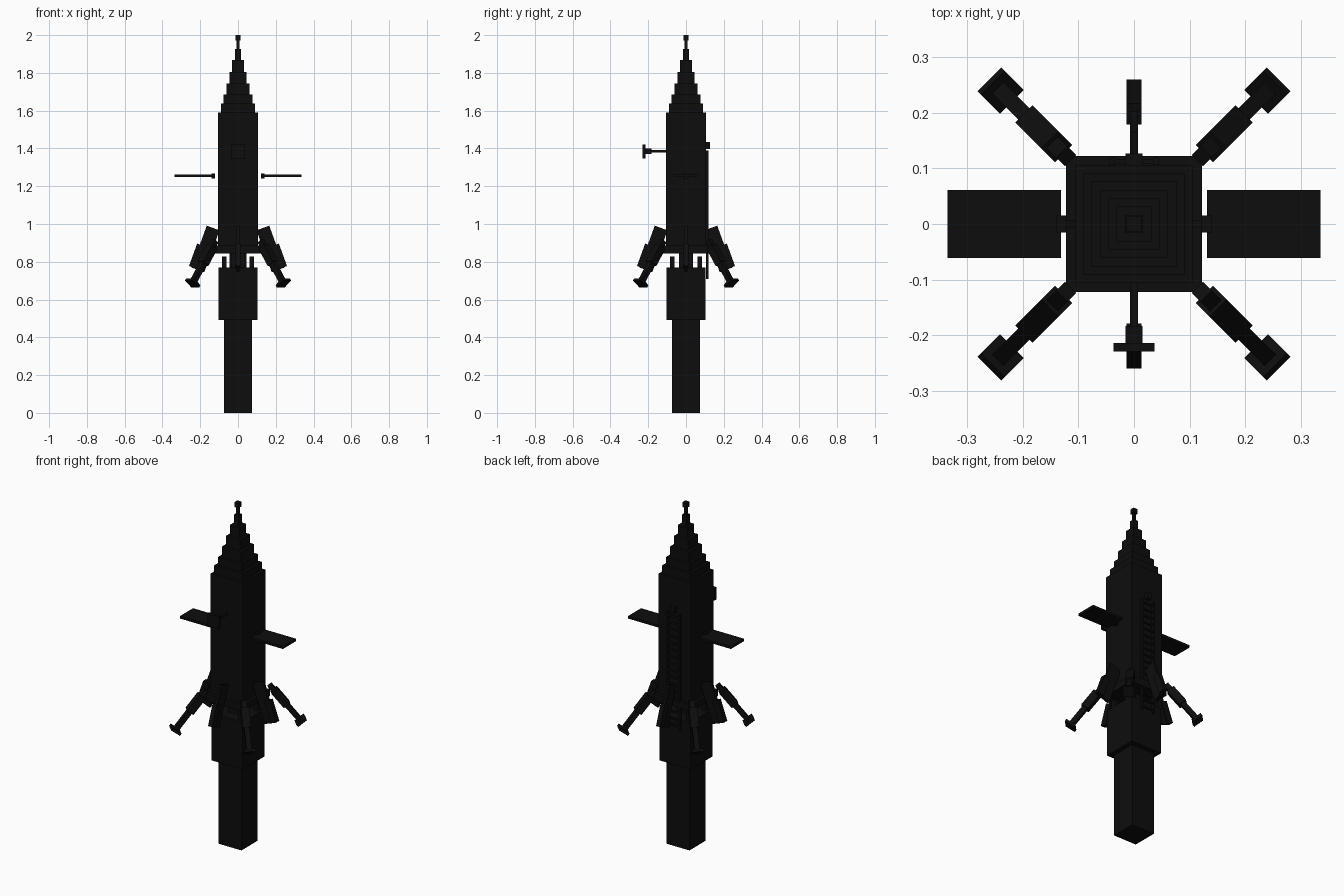
import bpy
import math
from mathutils import Matrix, Vector

old = bpy.data.objects.get("Cube")
if old:
    bpy.data.objects.remove(old, do_unlink=True)

black = bpy.data.materials.new("near_black")
black.use_nodes = True
col = (0.004, 0.004, 0.004, 1)
black.diffuse_color = col
black.node_tree.nodes["Principled BSDF"].inputs["Base Color"].default_value = col

CORNERS = [(a, b, c) for a in (-1, 1) for b in (-1, 1) for c in (-1, 1)]
FACES = [(0, 1, 3, 2), (4, 6, 7, 5), (0, 4, 5, 1), (2, 3, 7, 6), (0, 2, 6, 4), (1, 5, 7, 3)]


def box(name, centre, half, tilt=0.0, turn=0.0):
    """Box leaning by tilt in the xz plane, then turned about the vertical axis."""
    m = (Matrix.Rotation(turn, 4, 'Z') @ Matrix.Translation(centre)
         @ Matrix.Rotation(tilt, 4, 'Y'))
    verts = [m @ Vector([s * h for s, h in zip(c, half)]) for c in CORNERS]
    mesh = bpy.data.meshes.new(name)
    mesh.from_pydata(verts, [], FACES)
    mesh.materials.append(black)
    ob = bpy.data.objects.new(name, mesh)
    bpy.context.collection.objects.link(ob)
    return ob


def block(name, r, z0, z1):
    """Square block standing on the central axis."""
    return box(name, (0, 0, (z0 + z1) / 2), (r, r, (z1 - z0) / 2))


# Central stack
block("lower_stage", 0.075, 0.0, 0.5)
block("stage_collar", 0.102, 0.493, 0.77)
block("engine", 0.036, 0.76, 0.85)
block("hull_base", 0.122, 0.845, 0.885)
block("hull", 0.105, 0.88, 1.59)

# Stepped nose
tiers = [(0.091, 1.59, 1.637), (0.076, 1.637, 1.685), (0.061, 1.685, 1.745),
         (0.046, 1.745, 1.805), (0.031, 1.805, 1.868), (0.016, 1.868, 1.927),
         (0.007, 1.927, 1.975), (0.014, 1.972, 2.0)]
for i, (r, z0, z1) in enumerate(tiers):
    block(f"nose_tier_{i + 1}", r, z0, z1)

# Coupling prongs on top of the collar
for sx in (-1, 1):
    for sy in (-1, 1):
        box("coupling_prong", (sx * 0.073, sy * 0.073, 0.797), (0.013, 0.013, 0.03))

# Four leaning fins, each with a thicker outer edge
lean = math.radians(-20)
for k in range(4):
    turn = k * math.pi / 2
    box("fin_plate", (0.172, 0, 0.868), (0.036, 0.007, 0.118), lean, turn)
    box("fin_edge", (0.219, 0, 0.83), (0.02, 0.0135, 0.063), lean, turn)

# Four diagonal landing legs, built along one leaning axis
lean = math.radians(-37)
top = Vector((0.172, 0, 0.91))
axis = Vector((math.sin(-lean), 0, -math.cos(lean)))
for k in range(4):
    turn = math.pi / 4 + k * math.pi / 2
    for name, a, b, w in (("leg_strut", 0.0, 0.275, 0.014),
                          ("leg_sleeve", 0.04, 0.15, 0.022),
                          ("leg_foot", 0.27, 0.285, 0.03)):
        box(name, top + axis * (a + b) / 2, (w, w, (b - a) / 2), lean, turn)

# Side panels with hinges
for s in (-1, 1):
    box("side_panel", (s * 0.233, 0, 1.255), (0.102, 0.061, 0.007))
    box("panel_hinge", (s * 0.13, 0, 1.255), (0.009, 0.015, 0.013))

# Front antenna
box("antenna_arm", (0, -0.145, 1.385), (0.007, 0.045, 0.007))
box("antenna_hub", (0, -0.2, 1.385), (0.015, 0.017, 0.015))
box("antenna_plate", (0, -0.2215, 1.385), (0.037, 0.0075, 0.037))

# Rear ladder and handle
for s in (-1, 1):
    box("ladder_rail", (s * 0.039, 0.113, 1.05), (0.005, 0.007, 0.34))
for i in range(17):
    box("ladder_rung", (0, 0.113, 0.73 + i * 0.04), (0.036, 0.004, 0.005))
box("door_handle", (0, 0.115, 1.415), (0.015, 0.012, 0.018))
